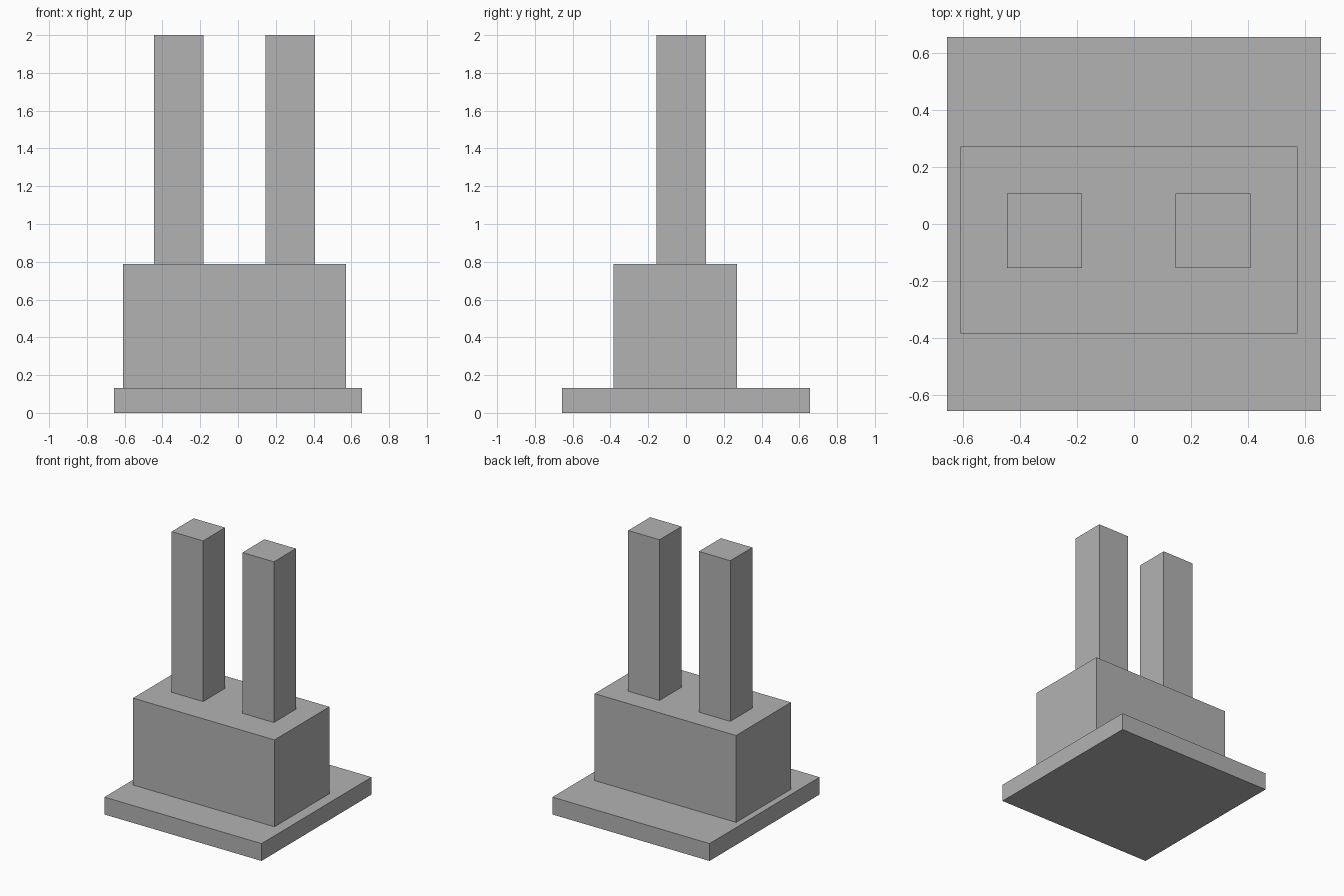
import bpy
import bmesh
from mathutils import Matrix, Vector

default = bpy.data.objects.get("Cube")
if default:
    bpy.data.objects.remove(default, do_unlink=True)

# Single plain grey
grey = bpy.data.materials.new("plain_grey")
grey.use_nodes = True
colour = (0.45, 0.45, 0.45, 1)
grey.diffuse_color = colour
grey.node_tree.nodes["Principled BSDF"].inputs["Base Color"].default_value = colour


def box(name, low, high):
    """Box between two opposite corners, with its origin at the centre."""
    low, high = Vector(low), Vector(high)
    bm = bmesh.new()
    bmesh.ops.create_cube(bm, size=1, matrix=Matrix.Diagonal((*(high - low), 1)))
    mesh = bpy.data.meshes.new(name)
    bm.to_mesh(mesh)
    bm.free()
    mesh.materials.append(grey)
    obj = bpy.data.objects.new(name, mesh)
    obj.location = (low + high) / 2
    bpy.context.collection.objects.link(obj)
    return obj


BASE_TOP, BODY_TOP, TOWER_TOP = 0.131, 0.787, 2.0

# Square ground slab
box("base_slab", (-0.656, -0.656, 0), (0.656, 0.656, BASE_TOP))

# Main block, set slightly off centre
box("main_block", (-0.608, -0.383, BASE_TOP), (0.573, 0.271, BODY_TOP))

# Twin square towers
for name, x in (("right_tower", -0.445), ("left_tower", 0.146)):
    box(name, (x, -0.155, BODY_TOP), (x + 0.262, 0.107, TOWER_TOP))
